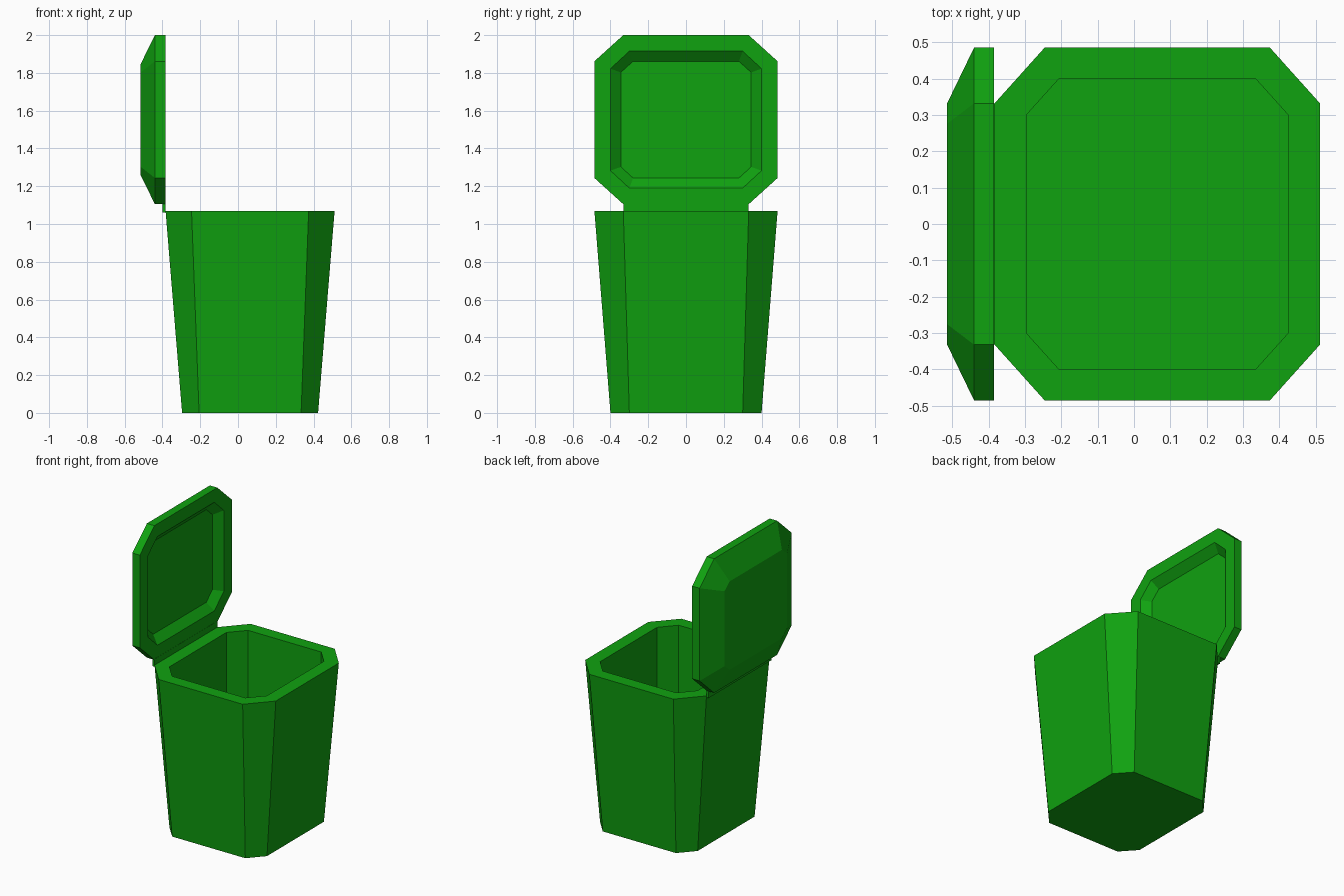
import bpy, bmesh
from mathutils import Matrix

if "Cube" in bpy.data.objects:
    bpy.data.objects.remove(bpy.data.objects["Cube"])

green = bpy.data.materials.new("green")
green.diffuse_color = (0.005, 0.36, 0.005, 1)
green.use_nodes = True
green.node_tree.nodes["Principled BSDF"].inputs["Base Color"].default_value = green.diffuse_color


def octagon(hx, hy, fx, fy, z):
    """Chamfered rectangle: half sizes hx, hy and half lengths of the flats fx, fy."""
    quarter = [(hx, -fy), (hx, fy), (fx, hy), (-fx, hy)]
    return [(x, y, z) for x, y in quarter + [(-x, -y) for x, y in quarter]]


def finish(name, bm, matrix):
    bmesh.ops.transform(bm, matrix=matrix, verts=bm.verts)
    bmesh.ops.recalc_face_normals(bm, faces=bm.faces)
    mesh = bpy.data.meshes.new(name)
    bm.to_mesh(mesh)
    bm.free()
    mesh.materials.append(green)
    obj = bpy.data.objects.new(name, mesh)
    bpy.context.collection.objects.link(obj)
    return obj


def loft(name, sections, matrix):
    """Skin a chain of octagons and cap both ends."""
    bm = bmesh.new()
    rings = [[bm.verts.new(p) for p in octagon(*s)] for s in sections]
    for a, b in zip(rings, rings[1:]):
        for i in range(8):
            j = (i + 1) % 8
            bm.faces.new((a[i], a[j], b[j], b[i]))
    bm.faces.new(rings[0])
    bm.faces.new(rings[-1])
    return finish(name, bm, matrix)


# Tapered bin: outer wall, flat rim, straight inner wall down to the floor
loft("bin_body", [
    (0.36, 0.40, 0.27, 0.30, 0.0),
    (0.4475, 0.485, 0.31, 0.332, 1.07),
    (0.36, 0.40, 0.27, 0.30, 1.07),
    (0.36, 0.40, 0.27, 0.30, 0.02),
], Matrix.Translation((0.064, 0, 0)))

# Open lid: bevelled back, straight edge, rim and sloped recess, stood upright facing +x
upright = Matrix(((0, 0, 1, -0.385), (0, 1, 0, 0), (-1, 0, 0, 1.5525), (0, 0, 0, 1)))
loft("lid", [
    (0.295, 0.33, 0.25, 0.275, -0.13),
    (0.4475, 0.485, 0.309, 0.332, -0.055),
    (0.4475, 0.485, 0.309, 0.332, 0.0),
    (0.3625, 0.40, 0.27, 0.30, 0.0),
    (0.309, 0.345, 0.25, 0.28, -0.045),
], upright)

# Thin hinge strip joining the lid to the back of the rim
bm = bmesh.new()
bmesh.ops.create_cube(bm, size=1)
finish("hinge", bm, Matrix.Translation((-0.392, 0, 1.085))
       @ Matrix.Diagonal((0.016, 0.664, 0.05, 1)))
